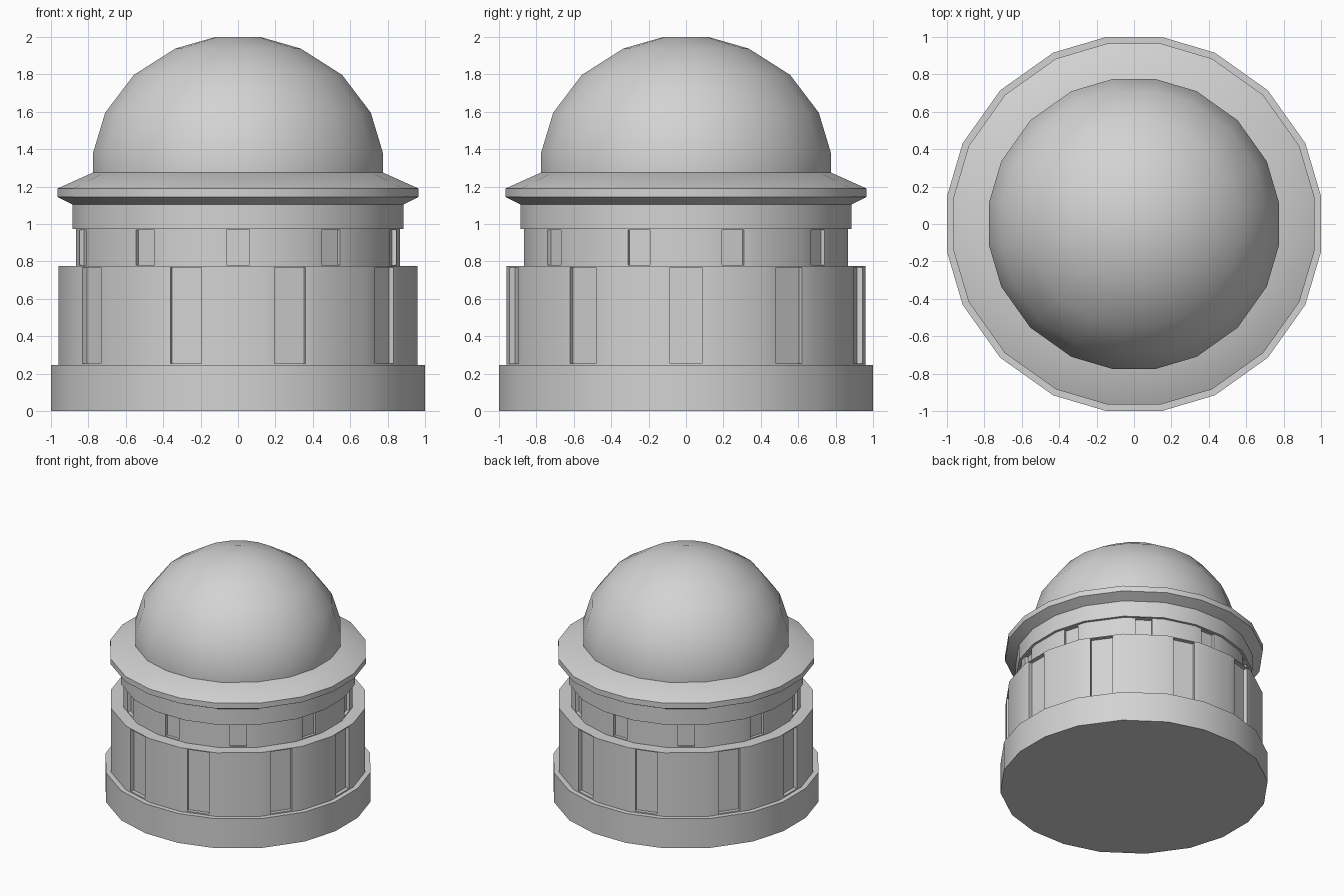
import bpy, bmesh, math
from mathutils import Vector

cube = bpy.data.objects.get("Cube")
if cube:
    bpy.data.objects.remove(cube, do_unlink=True)

stone = bpy.data.materials.new("light_grey_stone")
stone.use_nodes = True
COLOR = (0.65, 0.65, 0.65, 1)
stone.diffuse_color = COLOR
stone.node_tree.nodes["Principled BSDF"].inputs["Base Color"].default_value = COLOR

# Twenty-sided plan: one quadrant, turned four times
QUADRANT = [(1, 0.148), (0.916, 0.432), (0.715, 0.715), (0.432, 0.916), (0.148, 1)]
PLAN = []
for turn in range(4):
    for x, y in QUADRANT:
        for _ in range(turn):
            x, y = -y, x
        PLAN.append((x, y))
PLAN = PLAN[-1:] + PLAN[:-1]   # facet 0 faces +x
SIDES = len(PLAN)


def recess(bm, face, half_width, z0, z1, depth):
    """Cut a shallow rectangular niche into a vertical facet."""
    face.normal_update()
    normal = face.normal.copy()
    corners = list(face.verts)
    mid = face.calc_center_median()
    across = Vector((0, 0, 1)).cross(normal)

    def frame(offset):
        ring = []
        for v in corners:
            side = math.copysign(half_width, (v.co - mid).dot(across))
            p = mid + across * side - normal * offset
            p.z = z1 if v.co.z > mid.z else z0
            ring.append(bm.verts.new(p))
        return ring

    rim, back = frame(0), frame(depth)
    bm.faces.remove(face)
    for outer, inner in ((corners, rim), (rim, back)):
        for i in range(4):
            j = (i + 1) % 4
            bm.faces.new((outer[i], outer[j], inner[j], inner[i]))
    bm.faces.new(back)


def tier(name, profile, niches=None):
    """Closed solid from (radius, height) points, with optional niches."""
    bm = bmesh.new()
    rings = [[bm.verts.new((x * r, y * r, z)) for x, y in PLAN] for r, z in profile]
    facets = []
    for low, high in zip(rings, rings[1:]):
        for i in range(SIDES):
            j = (i + 1) % SIDES
            facets.append(bm.faces.new((low[i], low[j], high[j], high[i])))
    bm.faces.new(rings[0][::-1])
    bm.faces.new(rings[-1])
    if niches:
        first, *size = niches
        for face in facets[first:SIDES:2]:
            recess(bm, face, *size)
    # Smooth round the walls, sharp at the real corners
    bm.normal_update()
    for face in bm.faces:
        face.smooth = True
    for edge in bm.edges:
        edge.smooth = edge.calc_face_angle(0) < math.radians(30)
    mesh = bpy.data.meshes.new(name)
    bm.to_mesh(mesh)
    bm.free()
    mesh.materials.append(stone)
    obj = bpy.data.objects.new(name, mesh)
    bpy.context.collection.objects.link(obj)
    return obj


# Plinth and the two niched walls, niches on alternate facets
tier("base_plinth", [(1, 0), (1, 0.245)])
tier("lower_wall", [(0.96, 0.245), (0.96, 0.775)], (0, 0.086, 0.255, 0.768, 0.03))
tier("upper_wall", [(0.865, 0.775), (0.865, 0.975)], (1, 0.062, 0.781, 0.969, 0.025))

# Band, flared cornice and sloping eave
tier("cornice", [(0.885, 0.972), (0.885, 1.105), (0.965, 1.145),
                 (0.965, 1.19), (0.775, 1.275)])

# Dome
tier("dome", [(0.775, 1.275), (0.775, 1.38), (0.71, 1.595),
              (0.557, 1.797), (0.335, 1.938), (0.118, 2)])
